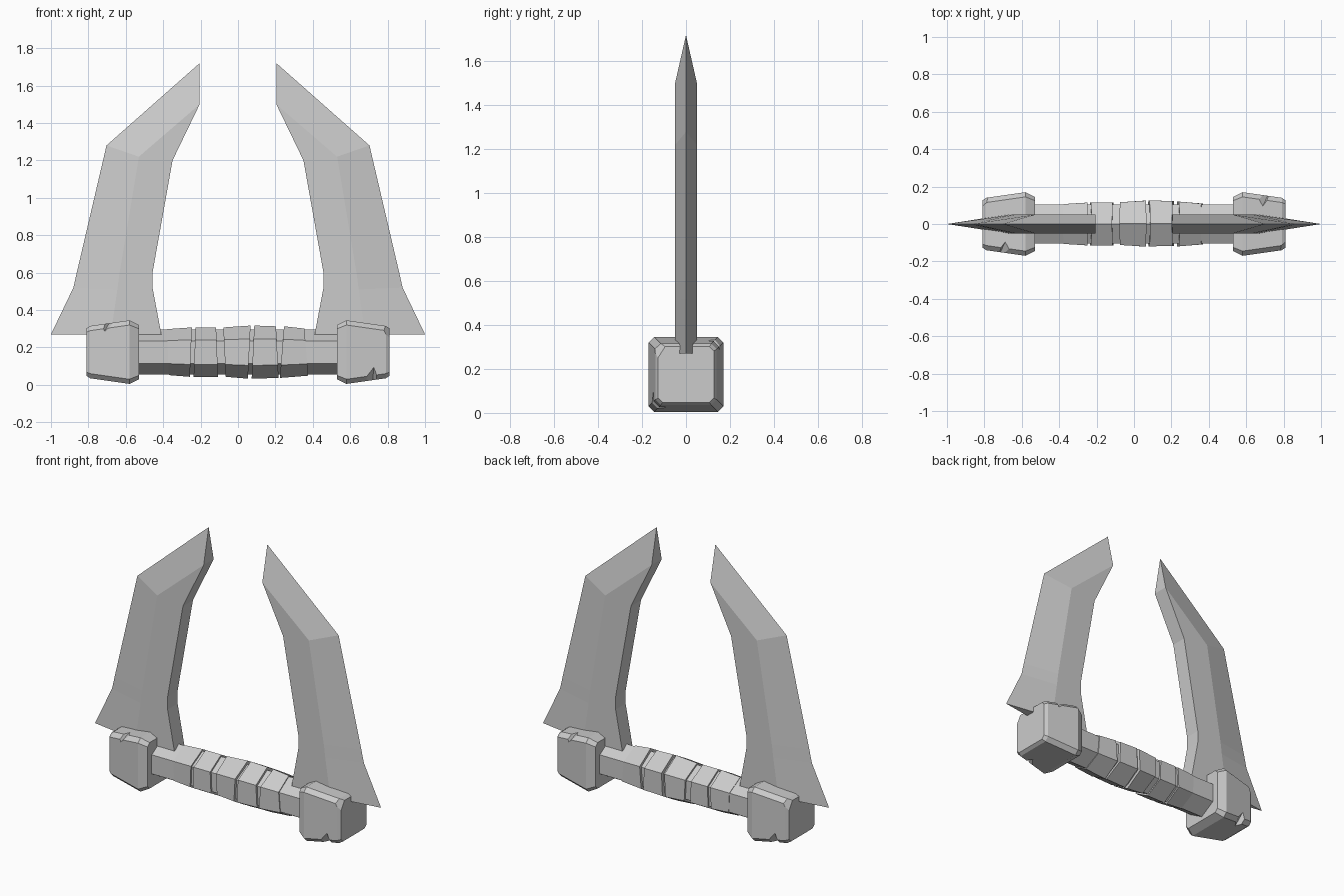
import bpy, bmesh, math
from mathutils import Matrix, Vector

if "Cube" in bpy.data.objects:
    bpy.data.objects.remove(bpy.data.objects["Cube"])

grey = bpy.data.materials.new("plain_grey")
grey.use_nodes = True
colour = (0.6, 0.6, 0.6, 1)
grey.diffuse_color = colour
grey.node_tree.nodes["Principled BSDF"].inputs["Base Color"].default_value = colour

MID_Z = 0.175  # height of the handle axis


def finish(name, bm):
    bmesh.ops.recalc_face_normals(bm, faces=bm.faces)
    mesh = bpy.data.meshes.new(name)
    bm.to_mesh(mesh)
    bm.free()
    mesh.materials.append(grey)
    obj = bpy.data.objects.new(name, mesh)
    bpy.context.collection.objects.link(obj)
    return obj


def loft(name, rings):
    """Skin closed rings of points and cap both ends."""
    bm = bmesh.new()
    loops = [[bm.verts.new(p) for p in ring] for ring in rings]
    n = len(loops[0])
    for a, b in zip(loops, loops[1:]):
        for i in range(n):
            j = (i + 1) % n
            bm.faces.new((a[i], a[j], b[j], b[i]))
    bm.faces.new(loops[0])
    bm.faces.new(loops[-1])
    bmesh.ops.remove_doubles(bm, verts=bm.verts, dist=0.0005)
    return finish(name, bm)


def hex_ring(x, r, lean=0.0, dy=0.0):
    ring = []
    for k in range(6):
        a = math.pi * k / 3
        z = r * math.cos(a)
        ring.append((x + lean * z, dy + r * math.sin(a), MID_Z + z))
    return ring


def block_ring(x, half, cut):
    h, c = half, half - cut
    section = [(h, -c), (h, c), (c, h), (-c, h), (-h, c), (-h, -c), (-c, -h), (c, -h)]
    return [(x, y, MID_Z + z) for y, z in section]


def carve(obj, points):
    """Cut a chip shaped like the hull of the points out of a block."""
    bm = bmesh.new()
    for p in points:
        bm.verts.new(p)
    bmesh.ops.convex_hull(bm, input=bm.verts)
    cutter = finish("chip_cutter", bm)
    cutter.hide_render = True
    mod = obj.modifiers.new("chip", 'BOOLEAN')
    mod.operation = 'DIFFERENCE'
    mod.solver = 'EXACT'
    mod.object = cutter
    bpy.context.view_layer.update()
    graph = bpy.context.evaluated_depsgraph_get()
    mesh = bpy.data.meshes.new_from_object(obj.evaluated_get(graph))
    obj.modifiers.clear()
    obj.data = mesh
    bpy.data.objects.remove(cutter)


# Handle core and its wrapped bands
loft("handle_core", [hex_ring(-0.56, 0.12), hex_ring(0.56, 0.12)])
bands = [  # start, end, start radius, end radius, lean, sideways shift
    (-0.375, -0.252, 0.123, 0.132, 0.04, 0.0),
    (-0.232, -0.112, 0.132, 0.132, -0.04, 0.0),
    (-0.072, 0.06, 0.132, 0.142, 0.05, 0.002),
    (0.08, 0.21, 0.142, 0.138, -0.05, 0.003),
    (0.235, 0.365, 0.138, 0.126, -0.08, 0.0),
]
for i, (x0, x1, r0, r1, lean, dy) in enumerate(bands):
    loft(f"grip_band_{i + 1}", [hex_ring(x0, r0, -lean, dy), hex_ring(x1, r1, lean, dy)])

# Chipped end blocks, the second turned half way round
chips = [
    # lower front edge
    [(0.64, -0.18, 0), (0.78, -0.18, 0), (0.727, -0.16, 0.105), (0.72, -0.08, 0.02)],
    # upper back edge
    [(0.61, 0.19, 0.36), (0.77, 0.19, 0.36), (0.72, 0.165, 0.275), (0.68, 0.075, 0.345)],
    # outer upper corner
    [(0.86, -0.17, 0.36), (0.76, -0.15, 0.32), (0.82, -0.14, 0.21), (0.82, -0.07, 0.32)],
]
for side, turn in (("left", 0), ("right", math.pi)):
    block = loft(f"{side}_end_block", [
        block_ring(0.53, 0.145, 0.02), block_ring(0.58, 0.17, 0.025),
        block_ring(0.79, 0.14, 0.025), block_ring(0.81, 0.127, 0.02)])
    for points in chips:
        carve(block, points)
    block.data.transform(Matrix.Rotation(turn, 4, 'Z'))

# Blades: sharp outer edge, ridge along the middle, flat inner edge
T = 0.05
rows = [  # outer edge, ridge and inner edge as (x, z)
    ((1.0, 0.27), (0.68, 0.27), (0.41, 0.27)),
    ((0.88, 0.52), (0.645, 0.51), (0.457, 0.52)),
    ((0.862, 0.6), (0.635, 0.59), (0.457, 0.6)),
    ((0.703, 1.28), (0.53, 1.22), (0.35, 1.2)),
    ((0.205, 1.72), (0.205, 1.5), (0.205, 1.5)),
]
for side, s in (("left", 1), ("right", -1)):
    rings = []
    for (ox, oz), (rx, rz), (ix, iz) in rows:
        rings.append([Vector((s * x, y, z)) for x, y, z in (
            (ox, 0, oz), (rx, T, rz), (ix, T, iz), (ix, -T, iz), (rx, -T, rz))])
    bm_blade = bmesh.new()
    loops = [[bm_blade.verts.new(p) for p in ring] for ring in rings]
    for a, b in zip(loops, loops[1:]):
        for i in range(5):
            j = (i + 1) % 5
            bm_blade.faces.new((a[i], a[j], b[j], b[i]))
    bm_blade.faces.new(loops[0])
    bm_blade.faces.new(loops[-1])
    bmesh.ops.remove_doubles(bm_blade, verts=bm_blade.verts, dist=0.0005)
    finish(f"{side}_blade", bm_blade)
